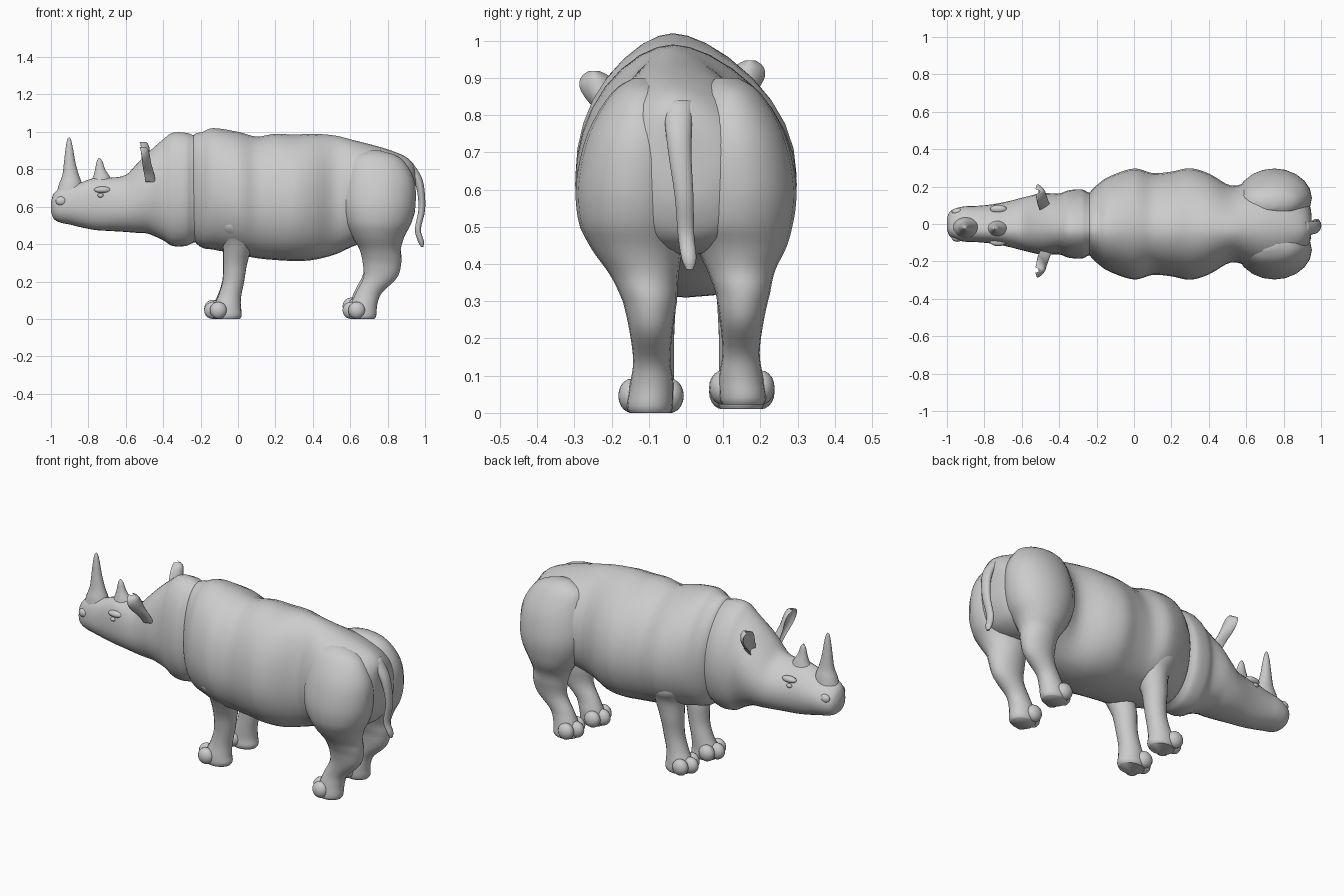
import bpy, bmesh
from math import cos, sin, pi, radians
from mathutils import Vector


def refine(rows, sub=4):
    """Catmull-Rom interpolation of the cross-section parameters."""
    out = []
    for i in range(len(rows) - 1):
        quad = (rows[max(i - 1, 0)], rows[i], rows[i + 1], rows[min(i + 2, len(rows) - 1)])
        for k in range(sub):
            t = k / sub
            out.append([0.5 * (2 * b + (c - a) * t + (2 * a - 5 * b + 4 * c - d) * t * t
                               + (3 * b - a - 3 * c + d) * t ** 3) for a, b, c, d in zip(*quad)])
    return out + [list(rows[-1])]


def loft(name, rings):
    bm = bmesh.new()
    rows = [[bm.verts.new(p) for p in ring] for ring in rings]
    n = len(rows[0])
    for a, b in zip(rows, rows[1:]):
        for i in range(n):
            bm.faces.new((a[i], a[(i + 1) % n], b[(i + 1) % n], b[i]))
    bm.faces.new(rows[0])
    bm.faces.new(rows[-1])
    bmesh.ops.recalc_face_normals(bm, faces=bm.faces)
    me = bpy.data.meshes.new(name)
    bm.to_mesh(me)
    bm.free()
    ob = bpy.data.objects.new(name, me)
    bpy.context.collection.objects.link(ob)
    smooth(ob)
    return ob


def smooth(ob):
    bpy.ops.object.select_all(action='DESELECT')
    ob.select_set(True)
    bpy.context.view_layer.objects.active = ob
    bpy.ops.object.shade_smooth_by_angle(angle=radians(60))


def along(name, rows, segs=32):
    """Body loft along x from rows (x, z low, z high, half width)."""
    rings = []
    for x, lo, hi, hw in refine(rows):
        mid, ring = lo + 0.45 * (hi - lo), []
        for i in range(segs):
            c, s = cos(2 * pi * i / segs), sin(2 * pi * i / segs)
            p = 1.15 if s > 0 else 0.85
            y = hw * abs(c) ** p * (1 if c > 0 else -1) - 0.035 * max(s, 0) ** 2 * min(1, hw / 0.1)
            ring.append((x, y, mid + s * ((hi - mid) if s > 0 else (mid - lo))))
        rings.append(ring)
    return loft(name, rings)


def upright(name, rows, side=1, shift=lambda z: (0, 0), cup=0.0, segs=20):
    """Vertical loft from rows (z, x, y, radius x, radius y)."""
    rings = []
    for z, x, y, rx, ry in refine(rows):
        dy, dz = shift(z)
        rings.append([(x + rx * cos(a) - cup * sin(a) ** 2, side * y + dy + ry * sin(a), z + dz)
                      for a in (2 * pi * i / segs for i in range(segs))])
    return loft(name, rings)


def ball(name, loc, scale):
    bpy.ops.mesh.primitive_uv_sphere_add(segments=16, ring_count=10, location=loc)
    ob = bpy.context.object
    ob.name = name
    ob.scale = scale
    smooth(ob)
    return ob


# Head and neck, with the folded skin behind the ears
along("head_and_neck", [
    (-1.0, .575, .625, .03), (-.985, .535, .67, .065), (-.95, .515, .70, .085),
    (-.90, .505, .715, .095), (-.84, .49, .73, .097), (-.76, .475, .755, .105),
    (-.68, .47, .755, .12), (-.60, .465, .77, .14), (-.54, .46, .83, .155),
    (-.48, .455, .89, .165), (-.40, .42, .96, .163), (-.35, .39, .995, .18),
    (-.28, .39, .995, .185), (-.23, .41, .98, .165), (-.10, .45, .95, .14)])

# Trunk
along("trunk", [
    (-.26, .50, .93, .12), (-.235, .42, .985, .17), (-.19, .38, 1.0, .215),
    (-.13, .37, 1.02, .255), (0, .345, 1.0, .297), (.10, .325, .975, .272),
    (.20, .315, .99, .28), (.30, .31, .985, .298), (.40, .315, .99, .27),
    (.52, .345, .98, .205), (.62, .39, .955, .23), (.72, .42, .93, .25),
    (.82, .43, .90, .23), (.90, .47, .865, .17), (.94, .55, .82, .10),
    (.95, .62, .76, .03)])

# Legs with three-toed feet
hind = [(.90, .72, .11, .04, .03), (.86, .73, .12, .14, .08), (.75, .75, .13, .19, .135),
        (.62, .75, .14, .20, .155), (.52, .75, .14, .18, .15), (.44, .75, .14, .14, .122),
        (.37, .76, .13, .11, .092), (.30, .77, .125, .103, .073), (.22, .76, .122, .09, .058),
        (.14, .70, .12, .07, .05), (.08, .675, .12, .07, .058), (.02, .665, .125, .075, .062),
        (0, .665, .125, .065, .054)]
front = [(.62, -.02, .16, .08, .07), (.50, -.01, .16, .11, .10), (.42, 0, .135, .085, .085),
         (.30, -.015, .12, .065, .065), (.20, -.025, .115, .058, .055), (.12, -.045, .115, .062, .055),
         (.06, -.06, .12, .075, .06), (.02, -.06, .12, .08, .063), (0, -.06, .12, .07, .056)]
for label, rows, toe_x, lifts in (("hind", hind, .605, (0, .022)), ("front", front, -.135, (0, .01))):
    for side, word, lift in ((-1, "near", lifts[0]), (1, "far", lifts[1])):
        def shift(z, lift=lift):
            k = min(max((.5 - z) / .2, 0), 1)
            return .028 * k, lift * k
        upright(f"{word}_{label}_leg", rows, side, shift)
        for j in (-1, 0, 1):
            ball(f"{word}_{label}_toe", (toe_x + .03 * abs(j), side * .122 + .028 + j * .052, .046 + lift),
                 (.046, .036, .046))

# Horns
upright("large_horn", [(.66, -.90, -.02, .075, .06), (.72, -.895, -.02, .062, .05),
                       (.77, -.895, -.02, .044, .036), (.84, -.90, -.02, .03, .026),
                       (.91, -.902, -.02, .02, .018), (.955, -.903, -.02, .011, .01),
                       (.97, -.903, -.02, .003, .003)])
upright("small_horn", [(.71, -.73, -.025, .07, .05), (.76, -.73, -.025, .045, .035),
                       (.80, -.737, -.025, .027, .022), (.84, -.74, -.025, .016, .013),
                       (.86, -.742, -.025, .004, .004)])

# Cupped ears
ear = [(.76, -.46, .11, .02, .025), (.81, -.47, .14, .02, .03), (.86, -.48, .175, .016, .047),
       (.90, -.485, .195, .014, .053), (.93, -.49, .205, .012, .04), (.947, -.497, .21, .005, .014)]
for side, word, drop in ((-1, "near", -.028), (1, "far", 0)):
    upright(f"{word}_ear", ear, side, lambda z, d=drop: (-.037, d), cup=.03)
    # Eyes, brows and nostrils
    ball(f"{word}_eye", (-.735, side * .1 - .005, .66), (.016, .012, .011))
    ball(f"{word}_brow", (-.725, side * .088 - .008, .69), (.045, .022, .018))
    ball(f"{word}_nostril", (-.945, side * .07 - .005, .63), (.03, .02, .025))

# Tail
upright("tail", [(.84, .90, -.02, .03, .04), (.76, .955, -.02, .026, .035), (.68, .978, -.015, .02, .03),
                 (.58, .982, -.005, .018, .025), (.48, .962, 0, .016, .022), (.415, .978, .008, .016, .02),
                 (.385, .985, .01, .006, .009)])
